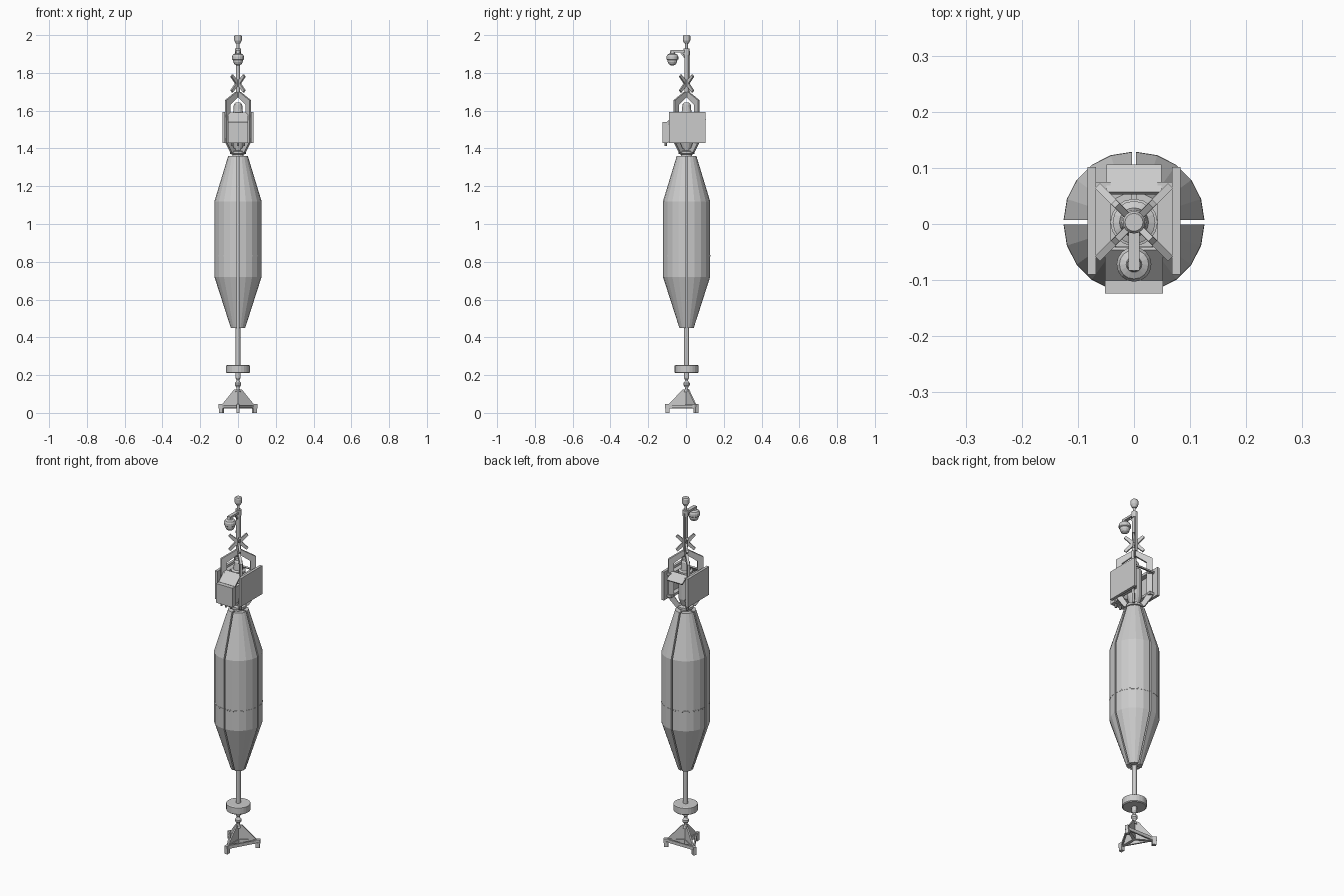
import bpy, bmesh, math
from mathutils import Vector, Matrix

if "Cube" in bpy.data.objects:
    bpy.data.objects.remove(bpy.data.objects["Cube"])

Y0 = 0.003  # the mast axis sits slightly behind the origin


def finish(name, bm):
    bmesh.ops.recalc_face_normals(bm, faces=bm.faces)
    me = bpy.data.meshes.new(name)
    bm.to_mesh(me)
    bm.free()
    ob = bpy.data.objects.new(name, me)
    bpy.context.collection.objects.link(ob)
    return ob


def lathe(name, prof, n=16, x=0, y=0, a0=0.0, sweep=2 * math.pi):
    """Revolve an (r, z) profile, closed by flat caps; partial sweeps become wedges."""
    full = sweep > 6.28
    bm = bmesh.new()
    cols = []
    for i in range(n if full else n + 1):
        a = a0 + sweep * i / n
        cols.append([bm.verts.new((x + r * math.cos(a), y + Y0 + r * math.sin(a), z)) for r, z in prof])
    if not full:
        cols.append([bm.verts.new((x, y + Y0, z)) for r, z in prof])
    m = len(cols)
    for i in range(m):
        p, q = cols[i], cols[(i + 1) % m]
        for k in range(len(prof) - 1):
            bm.faces.new((p[k], q[k], q[k + 1], p[k + 1]))
    bm.faces.new([c[0] for c in cols])
    bm.faces.new([c[-1] for c in cols])
    return finish(name, bm)


def box(name, x0, x1, y0, y1, z0, z1):
    bm = bmesh.new()
    bmesh.ops.create_cube(bm, size=1)
    for v in bm.verts:
        v.co = ((x0 + x1) / 2 + v.co.x * (x1 - x0),
                (y0 + y1) / 2 + v.co.y * (y1 - y0),
                (z0 + z1) / 2 + v.co.z * (z1 - z0))
    return finish(name, bm)


def plate(name, prof, thick, angle):
    """Extrude an (r, z) outline into an upright plate turned about the mast axis."""
    bm = bmesh.new()
    f = bm.faces.new([bm.verts.new((r, -thick / 2, z)) for r, z in prof])
    ext = bmesh.ops.extrude_face_region(bm, geom=[f])
    vs = [g for g in ext["geom"] if isinstance(g, bmesh.types.BMVert)]
    bmesh.ops.translate(bm, verts=vs, vec=(0, thick, 0))
    bm.transform(Matrix.Translation((0, Y0, 0)) @ Matrix.Rotation(math.radians(angle), 4, 'Z'))
    return finish(name, bm)


def beam(name, a, b, w, h):
    a, b = Vector(a), Vector(b)
    d = b - a
    bm = bmesh.new()
    bmesh.ops.create_cube(bm, size=1)
    bm.transform(Matrix.Translation((a + b) / 2) @ d.to_track_quat('X', 'Z').to_matrix().to_4x4()
                 @ Matrix.Diagonal((d.length, w, h, 1)))
    return finish(name, bm)


# float hull: four wedge sections with slots between them
hull = [(0.034, 0.45), (0.121, 0.72), (0.121, 1.12), (0.048, 1.36)]
band = [(0.1205, 0.828), (0.1216, 0.829), (0.1216, 0.835), (0.1205, 0.836)]
for i in range(4):
    a = i * math.pi / 2
    ox = 0.004 * math.sqrt(2)
    shift = (ox * math.cos(a + math.pi / 4), ox * math.sin(a + math.pi / 4))
    lathe(f"hull_section_{i}", hull, 5, *shift, a, math.pi / 2)
    lathe(f"hull_band_{i}", band, 5, *shift, a, math.pi / 2)

# centre rod, ballast and swivel
lathe("centre_rod", [(0.013, 0.21), (0.013, 1.40)], 12)
lathe("ballast_disc", [(0.058, 0.21), (0.063, 0.214), (0.063, 0.25), (0.058, 0.253)], 24)
lathe("swivel", [(0.014, 0.11), (0.008, 0.13), (0.010, 0.138), (0.017, 0.147), (0.017, 0.158),
                 (0.009, 0.168), (0.008, 0.175), (0.014, 0.185), (0.014, 0.212)], 12)

# three-legged base
feet = []
for i, ang in enumerate((-90, 30, 150)):
    a = math.radians(ang)
    c, s = math.cos(a), math.sin(a)
    feet.append((0.098 * c, Y0 + 0.098 * s, 0.034))
    plate(f"base_fin_{i}", [(0, 0.045), (0.095, 0.045), (0.02, 0.125), (0, 0.125)], 0.008, ang)
    beam(f"base_arm_{i}", (0, Y0, 0.034), (0.114 * c, Y0 + 0.114 * s, 0.034), 0.016, 0.024)
    plate(f"base_foot_{i}", [(0.09, 0), (0.112, 0), (0.112, 0.03), (0.09, 0.03)], 0.018, ang)
for i in range(3):
    beam(f"base_rail_{i}", feet[i], feet[(i + 1) % 3], 0.008, 0.018)

# collar and instrument canister
lathe("collar", [(0.03, 1.355), (0.03, 1.368), (0.042, 1.372), (0.042, 1.385), (0.02, 1.39)], 16)
lathe("canister", [(0.022, 1.385), (0.038, 1.43), (0.038, 1.585), (0.026, 1.59),
                   (0.022, 1.632), (0.014, 1.642)], 16)

# diagonal cage plates and reflector blades
cage = [(0.015, 1.378), (0.052, 1.378), (0.092, 1.435), (0.092, 1.655), (0.014, 1.70), (0.006, 1.70),
        (0.006, 1.672), (0.062, 1.632), (0.062, 1.445), (0.036, 1.40), (0.015, 1.40)]
blade = [(0.004, 1.732), (0.042, 1.697), (0.052, 1.708), (0.018, 1.744),
         (0.052, 1.780), (0.042, 1.791), (0.004, 1.758)]
for i in range(4):
    plate(f"cage_plate_{i}", cage, 0.013, 45 + 90 * i)
    plate(f"reflector_blade_{i}", blade, 0.011, 45 + 90 * i)

# side panels with inner rails
for s, side in ((-1, "left"), (1, "right")):
    xs = sorted((s * 0.068, s * 0.083))
    box(f"{side}_panel", *xs, -0.09, 0.102, 1.43, 1.592)
    xr = sorted((s * 0.042, s * 0.068))
    for z in (1.44, 1.565):
        box(f"{side}_rail", *xr, -0.06, 0.075, z, z + 0.014)

# front electronics box, sloped covers and connectors
box("front_box", -0.052, 0.052, -0.124, -0.092, 1.43, 1.54)
box("box_mount", -0.045, 0.045, -0.092, -0.04, 1.435, 1.53)
beam("front_cover", (0, -0.098, 1.538), (0, -0.044, 1.588), 0.104, 0.008)
beam("rear_cover", (0, 0.104, 1.552), (0, 0.055, 1.583), 0.098, 0.008)
for x in (-0.03, 0, 0.03):
    lathe("connector", [(0.006, 1.412), (0.006, 1.435)], 8, x, -0.11)

# mast and top beacon
lathe("mast", [(0.011, 1.67), (0.011, 1.915), (0.007, 1.92), (0.007, 1.97)], 12)
box("mast_spine", -0.006, 0.006, 0.006, 0.02, 1.70, 1.915)
lathe("top_beacon", [(0.011, 1.955), (0.017, 1.966), (0.02, 1.972), (0.02, 1.994), (0.016, 2.0)], 16)

# hanging dome camera on its arm
beam("camera_arm", (0, Y0, 1.915), (0, -0.083, 1.915), 0.02, 0.012)
beam("camera_brace", (0, Y0 - 0.008, 1.88), (0, -0.03, 1.912), 0.008, 0.008)
lathe("mast_clamp", [(0.016, 1.895), (0.016, 1.93)], 12)
dome = [(0.012, 1.912), (0.014, 1.903), (0.026, 1.897), (0.031, 1.887), (0.031, 1.872), (0.026, 1.868),
        (0.025, 1.858), (0.019, 1.846), (0.008, 1.84)]
lathe("dome_camera", dome, 16, 0, -0.075)
